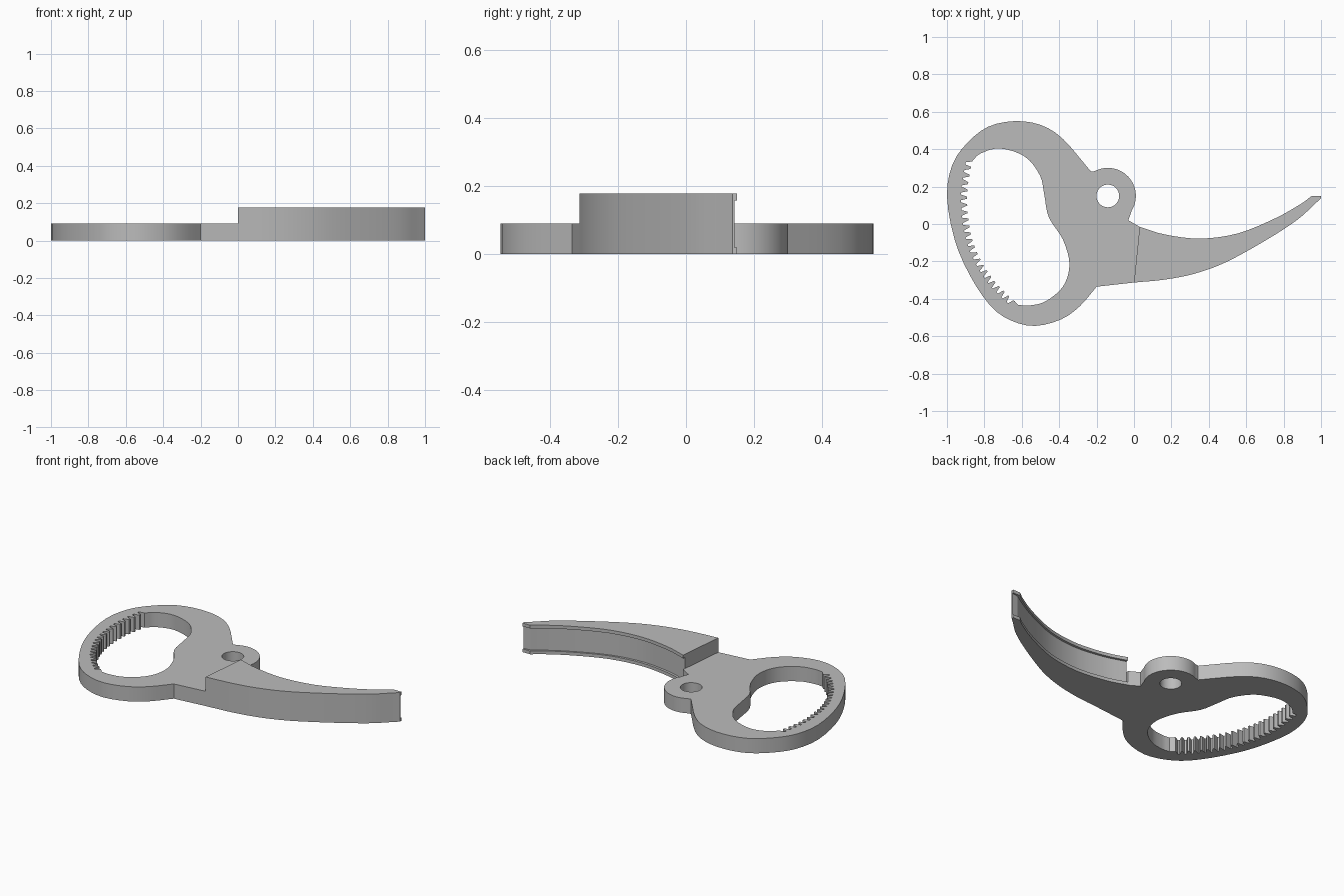
import bpy
import bmesh
import math
from mathutils import Vector

PLATE_TOP = 0.09
BLADE_TOP = 0.178
LIP = 0.02

old = bpy.data.objects.get("Cube")
if old:
    bpy.data.objects.remove(old, do_unlink=True)

grey = bpy.data.materials.new("plain grey")
grey.use_nodes = True
colour = (0.5, 0.5, 0.5, 1)
grey.diffuse_color = colour
grey.node_tree.nodes["Principled BSDF"].inputs["Base Color"].default_value = colour


def smooth_path(points, steps):
    """Catmull-Rom path through the points, both ends included."""
    pts = [Vector(p) for p in points]
    pts = [pts[0] * 2 - pts[1]] + pts + [pts[-1] * 2 - pts[-2]]
    path = []
    for a, b, c, d in zip(pts, pts[1:], pts[2:], pts[3:]):
        for k in range(steps):
            t = k / steps
            path.append(0.5 * (2 * b + (c - a) * t + (2 * a - 5 * b + 4 * c - d) * t ** 2
                               + (3 * b - a - 3 * c + d) * t ** 3))
    return path + [pts[-2]]


def arc(centre, radius, start, end, steps):
    """Points on a circular arc, angles in degrees."""
    path = []
    for k in range(steps + 1):
        angle = math.radians(start + (end - start) * k / steps)
        path.append(Vector(centre) + radius * Vector((math.cos(angle), math.sin(angle))))
    return path


def finish(obj):
    obj.data.materials.clear()
    obj.data.materials.append(grey)
    bpy.ops.object.select_all(action='DESELECT')
    obj.select_set(True)
    bpy.context.view_layer.objects.active = obj
    bpy.ops.object.shade_smooth_by_angle(angle=math.radians(20))


def extrude_outlines(name, outlines, height):
    """Filled flat shape, with inner outlines as holes, extruded from the ground."""
    curve = bpy.data.curves.new(name, 'CURVE')
    curve.dimensions = '2D'
    curve.fill_mode = 'BOTH'
    curve.extrude = height / 2
    for outline in outlines:
        spline = curve.splines.new('POLY')
        spline.points.add(len(outline) - 1)
        for point, p in zip(spline.points, outline):
            point.co = (p[0], p[1], 0, 1)
        spline.use_cyclic_u = True
    helper = bpy.data.objects.new(name + "_curve", curve)
    bpy.context.collection.objects.link(helper)
    bpy.context.view_layer.update()
    graph = bpy.context.evaluated_depsgraph_get()
    mesh = bpy.data.meshes.new_from_object(helper.evaluated_get(graph))
    bpy.data.objects.remove(helper, do_unlink=True)
    bm = bmesh.new()
    bm.from_mesh(mesh)
    bmesh.ops.translate(bm, verts=bm.verts, vec=(0, 0, height / 2))
    bmesh.ops.remove_doubles(bm, verts=bm.verts, dist=0.0001)
    bmesh.ops.recalc_face_normals(bm, faces=bm.faces)
    bm.to_mesh(mesh)
    bm.free()
    obj = bpy.data.objects.new(name, mesh)
    bpy.context.collection.objects.link(obj)
    finish(obj)


# Handle plate: rounded loop, pivot boss, then the neck at the blade
pivot = (-0.14, 0.15)
loop = smooth_path([(-0.2, -0.335), (-0.29, -0.44), (-0.39, -0.51), (-0.53, -0.545),
                    (-0.66, -0.515), (-0.77, -0.435), (-0.88, -0.27), (-0.96, -0.08),
                    (-1, 0.15), (-0.97, 0.32), (-0.89, 0.435), (-0.78, 0.52),
                    (-0.64, 0.55), (-0.5, 0.53), (-0.38, 0.455), (-0.23, 0.28)], 3)
boss = arc(pivot, 0.15, 118, -32, 24)
neck = [(-0.03, 0.02), (0.03, -0.015), (0, -0.313)]

# Finger opening: toothed outer side, then the smooth inner side
TEETH = 22
root = smooth_path([(-0.9, 0.33), (-0.923, 0.18), (-0.918, 0.03), (-0.89, -0.11),
                    (-0.83, -0.24), (-0.75, -0.35), (-0.65, -0.445)], 40)
teeth = []
for k in range(TEETH * 4):
    i = round(k / (TEETH * 4) * (len(root) - 2))
    along = (root[i + 1] - root[i]).normalized()
    inward = Vector((-along.y, along.x))
    depth = 0.032 if k % 4 > 1 else 0
    teeth.append(root[i] + inward * depth)
inner = smooth_path([(-0.62, -0.432), (-0.567, -0.436), (-0.476, -0.415), (-0.38, -0.335),
                     (-0.345, -0.217), (-0.38, -0.083), (-0.455, 0.035), (-0.48, 0.158),
                     (-0.503, 0.26), (-0.583, 0.36), (-0.716, 0.404), (-0.82, 0.377),
                     (-0.866, 0.334)], 4)
pivot_hole = arc(pivot, 0.061, 0, 345, 23)
extrude_outlines("handle_plate", [loop + boss + neck, teeth + inner, pivot_hole], PLATE_TOP)

# Blade: C-shaped section swept between the hollow edge and the outer edge
hollow = smooth_path([(0.03, -0.015), (0.165, -0.056), (0.353, -0.078), (0.556, -0.05),
                      (0.754, 0.03), (0.888, 0.105), (0.95, 0.15)], 4) + [Vector((1, 0.15))]
back = smooth_path([(0, -0.313), (0.166, -0.297), (0.326, -0.265), (0.49, -0.205),
                    (0.7, -0.09), (0.87, 0.02), (0.97, 0.11)], 4) + [Vector((1, 0.137))]
bm = bmesh.new()
rings = []
for edge, outer in zip(hollow, back):
    across = outer - edge
    groove = edge + across.normalized() * min(0.015, across.length * 0.6)
    section = [(outer, 0), (outer, BLADE_TOP), (edge, BLADE_TOP), (edge, BLADE_TOP - LIP),
               (groove, BLADE_TOP - LIP), (groove, LIP), (edge, LIP), (edge, 0)]
    rings.append([bm.verts.new((p.x, p.y, z)) for p, z in section])
for a, b in zip(rings, rings[1:]):
    for k in range(len(a)):
        n = (k + 1) % len(a)
        bm.faces.new((a[k], a[n], b[n], b[k]))
bm.faces.new(rings[0])
bm.faces.new(rings[-1][::-1])
bmesh.ops.recalc_face_normals(bm, faces=bm.faces)
mesh = bpy.data.meshes.new("blade")
bm.to_mesh(mesh)
bm.free()
blade = bpy.data.objects.new("blade", mesh)
bpy.context.collection.objects.link(blade)
finish(blade)
